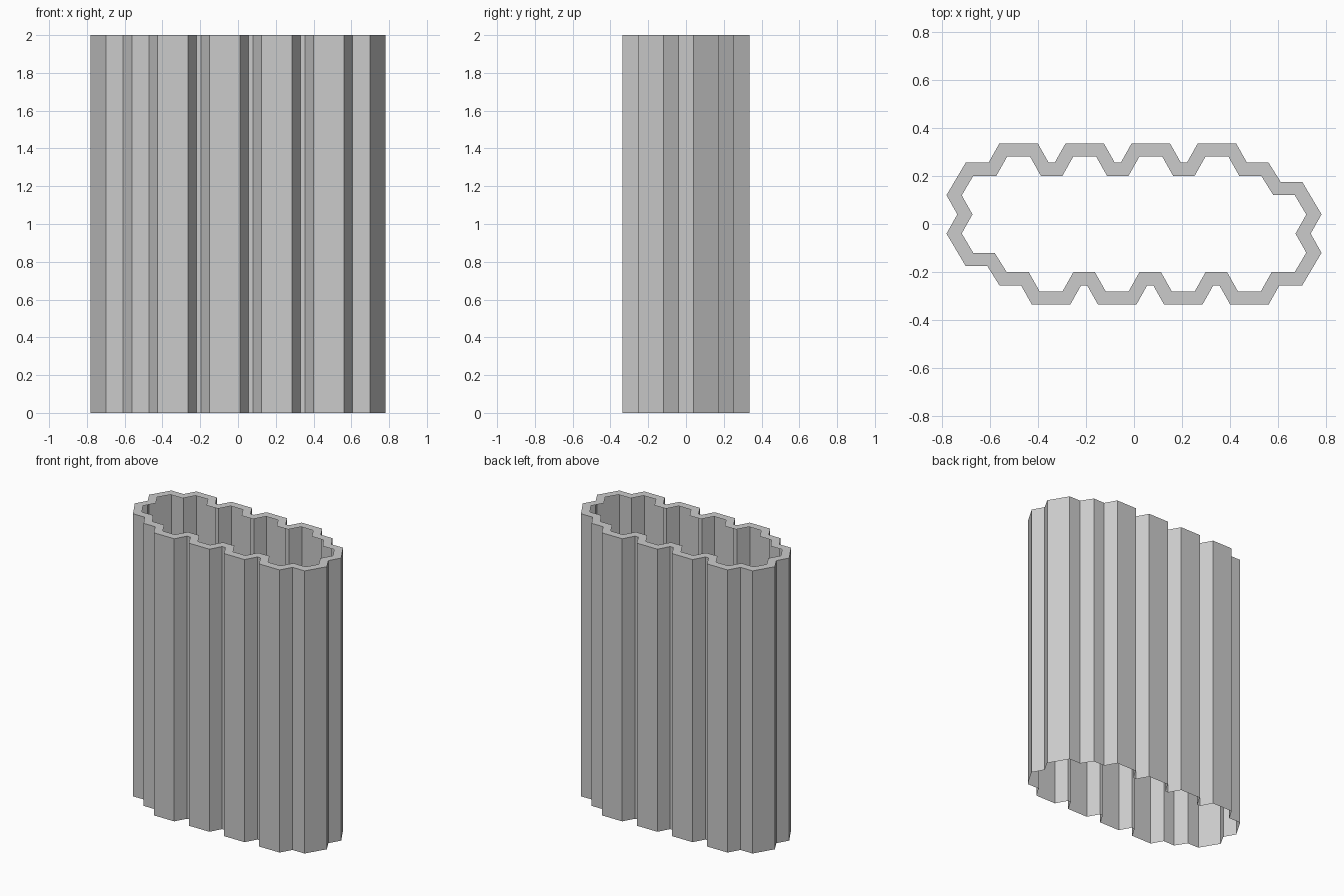
import bpy, bmesh
from mathutils import Vector

if "Cube" in bpy.data.objects:
    bpy.data.objects.remove(bpy.data.objects["Cube"])

H = 2.0      # wall height
T = 0.0275   # width of each rim strip

# half of the sheet-pile outline; the other half is the same turned 180 degrees
half = [(-.78, -.04), (-.70, -.175), (-.61, -.175), (-.56, -.255), (-.47, -.255)]
for i in range(4):
    x = -.425 + .275 * i
    half += [(x, -.335), (x + .16, -.335), (x + .205, -.255)]
    half.append((x + .23, -.255) if i < 3 else (.70, -.255))
half += [(.78, -.12), (.735, -.04)]
outline = [Vector(p) for p in half] + [-Vector(p) for p in half]


def inset(pts, d):
    """Mitred inward offset of a counter-clockwise outline."""
    out = []
    n = len(pts)
    for i, p in enumerate(pts):
        a = (p - pts[i - 1]).normalized()
        b = (pts[(i + 1) % n] - p).normalized()
        na, nb = Vector((-a.y, a.x)), Vector((-b.y, b.x))
        out.append(p + (na + nb) * d / (1 + na.dot(nb)))
    return out


def build(name, rings):
    """Join successive (outline, height) rings with quads."""
    bm = bmesh.new()
    loops = [[bm.verts.new((p.x, p.y, z)) for p in pts] for pts, z in rings]
    for lo, hi in zip(loops, loops[1:]):
        for i in range(len(lo)):
            j = (i + 1) % len(lo)
            bm.faces.new((lo[i], lo[j], hi[j], hi[i]))
    me = bpy.data.meshes.new(name)
    bm.to_mesh(me)
    bm.free()
    ob = bpy.data.objects.new(name, me)
    bpy.context.collection.objects.link(ob)
    return ob


middle, inner = inset(outline, T), inset(outline, 2 * T)

# corrugated wall, open at the bottom
build("corrugated_wall", [(outline, 0), (outline, H)])
# flat rim around the top, in two strips
build("outer_rim", [(outline, H), (middle, H)])
build("inner_rim", [(middle, H), (inner, H)])
